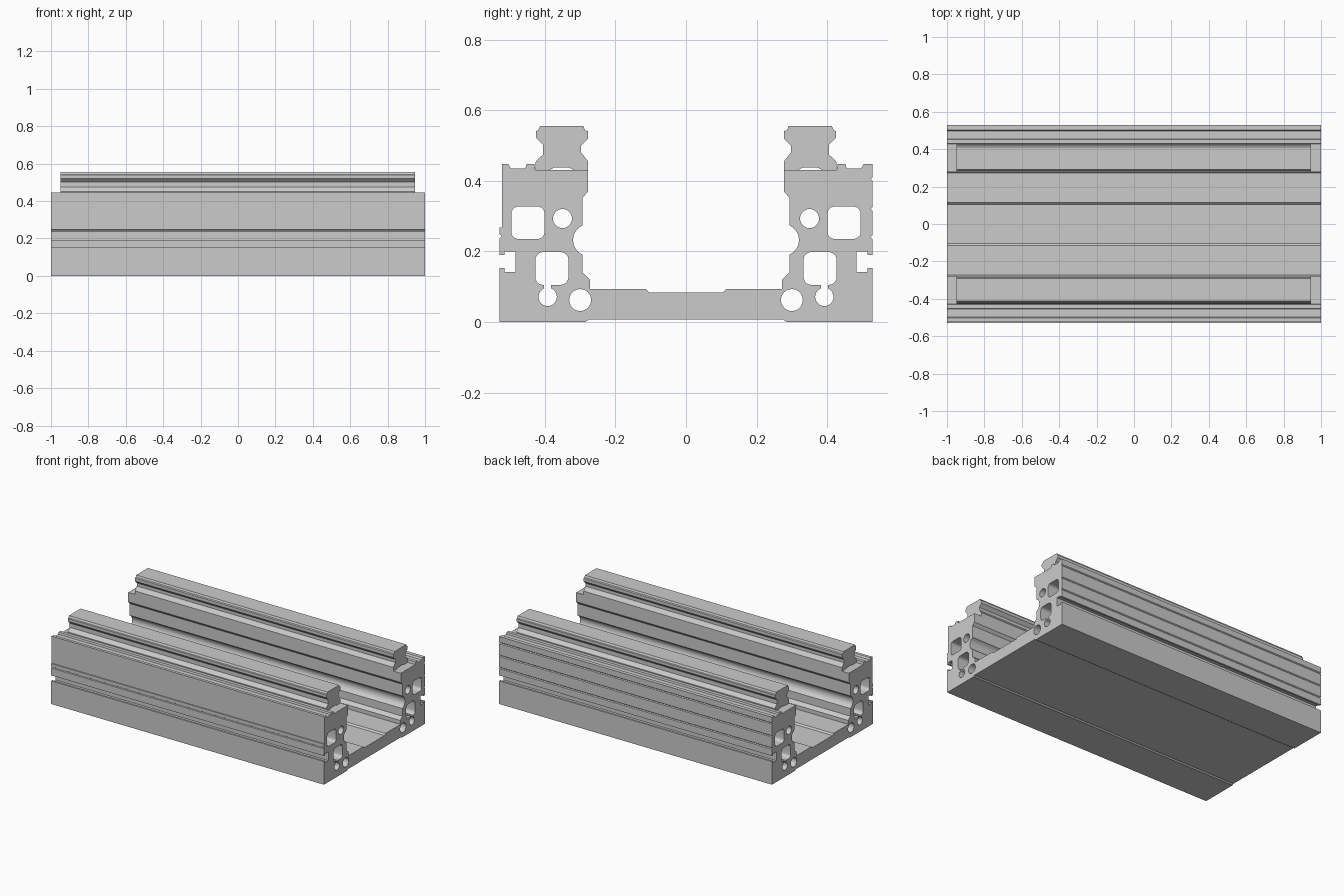
import bpy, bmesh
from math import cos, sin, pi, radians

if "Cube" in bpy.data.objects:
    bpy.data.objects.remove(bpy.data.objects["Cube"])


def arc(cx, cz, r, a0, a1, n):
    """Points along an arc, angles in degrees."""
    return [(cx + r * cos(radians(a0 + (a1 - a0) * i / n)),
             cz + r * sin(radians(a0 + (a1 - a0) * i / n))) for i in range(n + 1)]


def circle(cx, cz, r, n=32):
    return arc(cx, cz, r, 0, 360, n)[:-1]


def rounded(y0, y1, z0, z1, r, bottom=()):
    """Rounded rectangle, optionally with an extra detour in its bottom edge."""
    return (arc(y1 - r, z0 + r, r, 0, -90, 5) + list(bottom) +
            arc(y0 + r, z0 + r, r, 270, 180, 5) +
            arc(y0 + r, z1 - r, r, 180, 90, 5) +
            arc(y1 - r, z1 - r, r, 90, 0, 5))


def mirror(pts):
    return [(-y, z) for y, z in reversed(pts)]


def extrude_profile(name, loops, x0, x1):
    """Fill closed YZ loops (inner loops become holes) and extrude along X."""
    cu = bpy.data.curves.new(name, 'CURVE')
    cu.dimensions = '2D'
    cu.fill_mode = 'BOTH'
    cu.extrude = (x1 - x0) / 2
    for pts in loops:
        sp = cu.splines.new('POLY')
        sp.points.add(len(pts) - 1)
        for p, (y, z) in zip(sp.points, pts):
            p.co = (y, z, 0, 1)
        sp.use_cyclic_u = True
    tmp = bpy.data.objects.new(name + "_curve", cu)
    bpy.context.collection.objects.link(tmp)
    bpy.context.view_layer.update()
    me = bpy.data.meshes.new_from_object(
        tmp.evaluated_get(bpy.context.evaluated_depsgraph_get()))
    bpy.data.objects.remove(tmp)
    bm = bmesh.new()
    bm.from_mesh(me)
    for v in bm.verts:
        y, z, x = v.co
        v.co = (x + (x0 + x1) / 2, y, z)
    bmesh.ops.remove_doubles(bm, verts=bm.verts, dist=1e-5)
    bmesh.ops.recalc_face_normals(bm, faces=bm.faces)
    bm.to_mesh(me)
    bm.free()
    me.name = name
    ob = bpy.data.objects.new(name, me)
    bpy.context.collection.objects.link(ob)
    bpy.ops.object.select_all(action='DESELECT')
    ob.select_set(True)
    bpy.context.view_layer.objects.active = ob
    bpy.ops.object.shade_smooth_by_angle(angle=radians(30))
    return ob


# Half profile pieces, y > 0
base = [(0.275, 0.007), (0.285, 0), (0.528, 0)]
side_slot = [(0.528, 0.153), (0.515, 0.153), (0.515, 0.142), (0.483, 0.142),
             (0.483, 0.2), (0.515, 0.2), (0.515, 0.19), (0.528, 0.19)]

# Back wall has fine V grooves, front wall has one raised band
back_wall = []
for z in (0.24, 0.32, 0.405):
    back_wall += [(0.528, z - 0.005), (0.523, z), (0.528, z + 0.005)]
back_wall.append((0.528, 0.447))
front_wall = [(0.528, 0.238), (0.523, 0.241), (0.523, 0.245), (0.528, 0.248),
              (0.528, 0.268), (0.522, 0.268), (0.522, 0.447)]

top_and_inside = [(0.503, 0.447), (0.497, 0.435), (0.455, 0.435), (0.452, 0.447),
                  (0.43, 0.447), (0.427, 0.431), (0.277, 0.431), (0.277, 0.37),
                  (0.293, 0.352)]
top_and_inside += arc(0.275, 0.232, 0.045, 66, -66, 14)
top_and_inside += [(0.293, 0.14), (0.272, 0.12), (0.272, 0.094),
                   (0.115, 0.094), (0.105, 0.084)]

back = base + side_slot + back_wall + top_and_inside
front = base + side_slot + front_wall + top_and_inside

# Through channels: two square ducts (lower one keyholed) and two bores
keyhole = [(0.402, 0.105)] + arc(0.392, 0.071, 0.026, 67, -247, 24) + [(0.382, 0.105)]
holes = [rounded(0.401, 0.495, 0.235, 0.327, 0.02),
         rounded(0.333, 0.427, 0.105, 0.198, 0.022, keyhole),
         circle(0.35, 0.293, 0.027),
         circle(0.30, 0.062, 0.031)]

extrude_profile("channel_body",
                [back + mirror(front)] + holes + [mirror(h) for h in holes], -1, 1)

# Guide rails on top of each wall
rail = [(0.277, 0.431), (0.318, 0.431), (0.33, 0.437), (0.374, 0.437), (0.386, 0.431),
        (0.427, 0.431), (0.427, 0.452), (0.421, 0.460), (0.405, 0.474), (0.405, 0.502),
        (0.425, 0.522), (0.425, 0.540), (0.419, 0.543), (0.413, 0.555),
        (0.291, 0.555), (0.286, 0.543), (0.277, 0.540), (0.277, 0.520),
        (0.297, 0.500), (0.297, 0.480), (0.283, 0.462), (0.277, 0.455)]
extrude_profile("back_rail", [rail], -0.95, 0.945)
extrude_profile("front_rail", [mirror(rail)], -0.95, 0.945)
